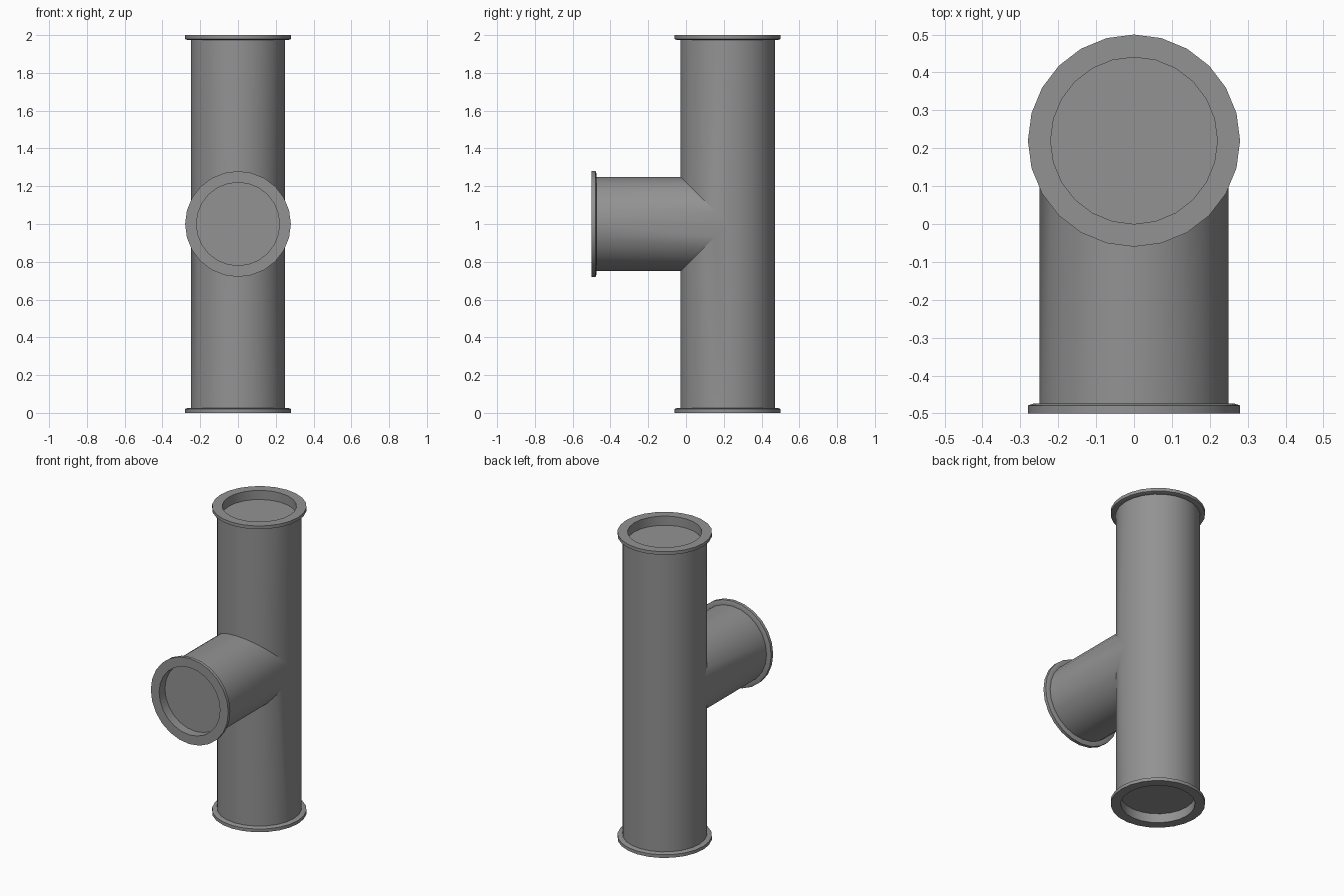
import bpy, bmesh
from math import sin, cos, tau
from mathutils import Vector

if "Cube" in bpy.data.objects:
    bpy.data.objects.remove(bpy.data.objects["Cube"])

SIDES, R = 24, 0.25
CENTRE = Vector((0, 0.22, 1.0))      # where the pipe axes cross
# flange and recessed end: (radius, distance in from the open end)
END = [(R, 0.026), (0.266, 0.026), (0.28, 0.021), (0.28, 0), (0.22, 0), (0.22, 0.06)]

bm = bmesh.new()


def arm(side, axis, length, mitre):
    """Pipe arm along axis; mitre(s) gives where it starts, s = side offset."""
    u, w = Vector((1, 0, 0)), Vector(side)
    axis = Vector(axis)

    def ring(radius, dist):
        verts = []
        for i in range(SIDES):
            a = tau * i / SIDES
            s = radius * sin(a)
            d = dist if dist is not None else mitre(s)
            verts.append(bm.verts.new(CENTRE + u * radius * cos(a) + w * s + axis * d))
        return verts

    rings = [ring(R, None)] + [ring(r, length - d) for r, d in END]
    for lo, hi in zip(rings, rings[1:]):
        for i in range(SIDES):
            j = (i + 1) % SIDES
            bm.faces.new((lo[i], lo[j], hi[j], hi[i]))
    bm.faces.new(rings[-1])          # recessed plug


# upright pipe, upper and lower halves, open at the front for the branch
for up in (1, -1):
    arm((0, 1, 0), (0, 0, up), 1.0, lambda s: max(0, -s))
# front branch, mitred on both sides of the crossing
arm((0, 0, 1), (0, -1, 0), 0.72, abs)

# weld the three arms into one shell
bmesh.ops.remove_doubles(bm, verts=bm.verts, dist=1e-4)
bmesh.ops.recalc_face_normals(bm, faces=bm.faces)

mesh = bpy.data.meshes.new("tee_pipe")
bm.to_mesh(mesh)
bm.free()
pipe = bpy.data.objects.new("tee_pipe", mesh)
bpy.context.collection.objects.link(pipe)

# dark grey metal
metal = bpy.data.materials.new("dark_grey")
metal.diffuse_color = (0.29, 0.29, 0.29, 1)
metal.use_nodes = True
metal.node_tree.nodes["Principled BSDF"].inputs["Base Color"].default_value = metal.diffuse_color
mesh.materials.append(metal)

bpy.context.view_layer.objects.active = pipe
pipe.select_set(True)
bpy.ops.object.shade_smooth_by_angle(angle=0.35)
